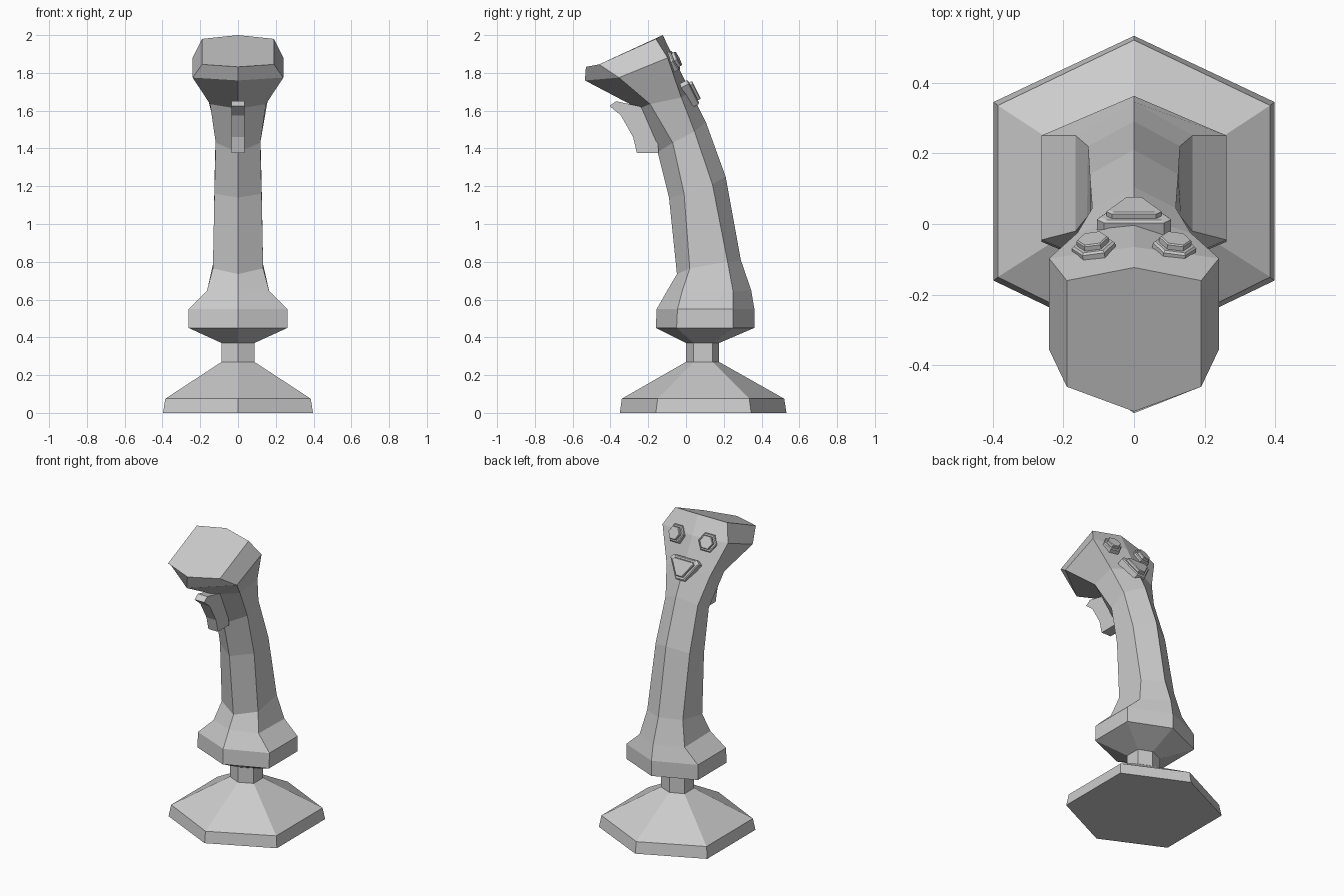
import bpy, bmesh
from mathutils import Matrix, Vector

if "Cube" in bpy.data.objects:
    bpy.data.objects.remove(bpy.data.objects["Cube"])


def finish(name, bm):
    bmesh.ops.recalc_face_normals(bm, faces=bm.faces)
    me = bpy.data.meshes.new(name)
    bm.to_mesh(me)
    bm.free()
    ob = bpy.data.objects.new(name, me)
    bpy.context.collection.objects.link(ob)
    return ob


def skin(name, loops):
    """Join equal-length loops of points into a capped, flat-shaded solid."""
    bm = bmesh.new()
    rings = [[bm.verts.new(p) for p in loop] for loop in loops]
    n = len(rings[0])
    for a, b in zip(rings, rings[1:]):
        for i in range(n):
            j = (i + 1) % n
            bm.faces.new((a[i], a[j], b[j], b[i]))
    bm.faces.new(rings[0][::-1])
    bm.faces.new(rings[-1])
    return finish(name, bm)


def hex_ring(front, side_front, side_back, back):
    """Mirrored six-point section: (y,z), (x,y,z), (x,y,z), (y,z)."""
    (a, b, c), (d, e, f) = side_front, side_back
    return [(0, *front), (a, b, c), (d, e, f), (0, *back), (-d, e, f), (-a, b, c)]


def level_ring(z, x, y0, y1, y2, y3):
    return hex_ring((y0, z), (x, y1, z), (x, y2, z), (y3, z))


# Base plate with sloping top and thin neck
skin("base", [
    level_ring(0, .397, -.35, -.16, .345, .532),
    level_ring(.075, .385, -.34, -.15, .335, .52),
    level_ring(.27, .087, 0, .04, .14, .175),
    level_ring(.37, .087, 0, .04, .14, .175),
])

# Collar, curved grip and head as one lofted body
skin("grip", [
    level_ring(.37, .087, 0, .04, .14, .175),
    level_ring(.45, .262, -.16, -.05, .25, .362),
    level_ring(.55, .262, -.155, -.045, .25, .362),
    hex_ring((-.095, .655), (.165, -.02, .645), (.165, .25, .64), (.345, .65)),
    hex_ring((-.048, .735), (.133, .02, .765), (.13, .22, .80), (.29, .81)),
    hex_ring((-.09, 1.14), (.125, -.01, 1.16), (.125, .14, 1.21), (.21, 1.25)),
    hex_ring((-.15, 1.38), (.118, -.07, 1.43), (.118, .045, 1.49), (.105, 1.54)),
    hex_ring((-.25, 1.61), (.148, -.19, 1.635), (.16, -.025, 1.67), (.025, 1.70)),
    hex_ring((-.535, 1.76), (.24, -.355, 1.775), (.24, -.097, 1.88), (-.065, 1.88)),
    hex_ring((-.53, 1.832), (.19, -.46, 1.845), (.19, -.16, 1.98), (-.123, 2.0)),
])

# Trigger: side profile extruded across x
trigger = [(-.405, 1.625), (-.345, 1.575), (-.28, 1.46), (-.26, 1.375), (-.145, 1.375),
           (-.15, 1.45), (-.23, 1.62), (-.37, 1.65)]
skin("trigger", [[(x, y, z) for y, z in trigger] for x in (-.035, .035)])


# Buttons: a bezel and a smaller raised cap on the sloping back face
def button(name, outline, centre, side_tilt):
    n = Vector((side_tilt, .894, .447)).normalized()
    v = Vector((0, -.447, .894))
    v = (v - n * v.dot(n)).normalized()
    u = v.cross(n)
    c = Vector(centre)
    for part, steps in (("bezel", [(1, -.03), (1, .012), (.9, .018)]),
                        ("cap", [(.74, 0), (.74, .032), (.68, .036)])):
        skin(name + "_" + part, [[c + u * a * s + v * b * s + n * h for a, b in outline]
                                 for s, h in steps])


hexagon = [(.062, 0), (.031, .054), (-.031, .054), (-.062, 0), (-.031, -.054), (.031, -.054)]
triangle = [(.105, .04), (.085, .062), (-.085, .062), (-.105, .04), (-.03, -.08), (.03, -.08)]
for side, label in ((-1, "left"), (1, "right")):
    button(label + "_button", hexagon, (side * .113, -.072, 1.86), side * .15)
button("lower_button", triangle, (0, .02, 1.70), 0)
